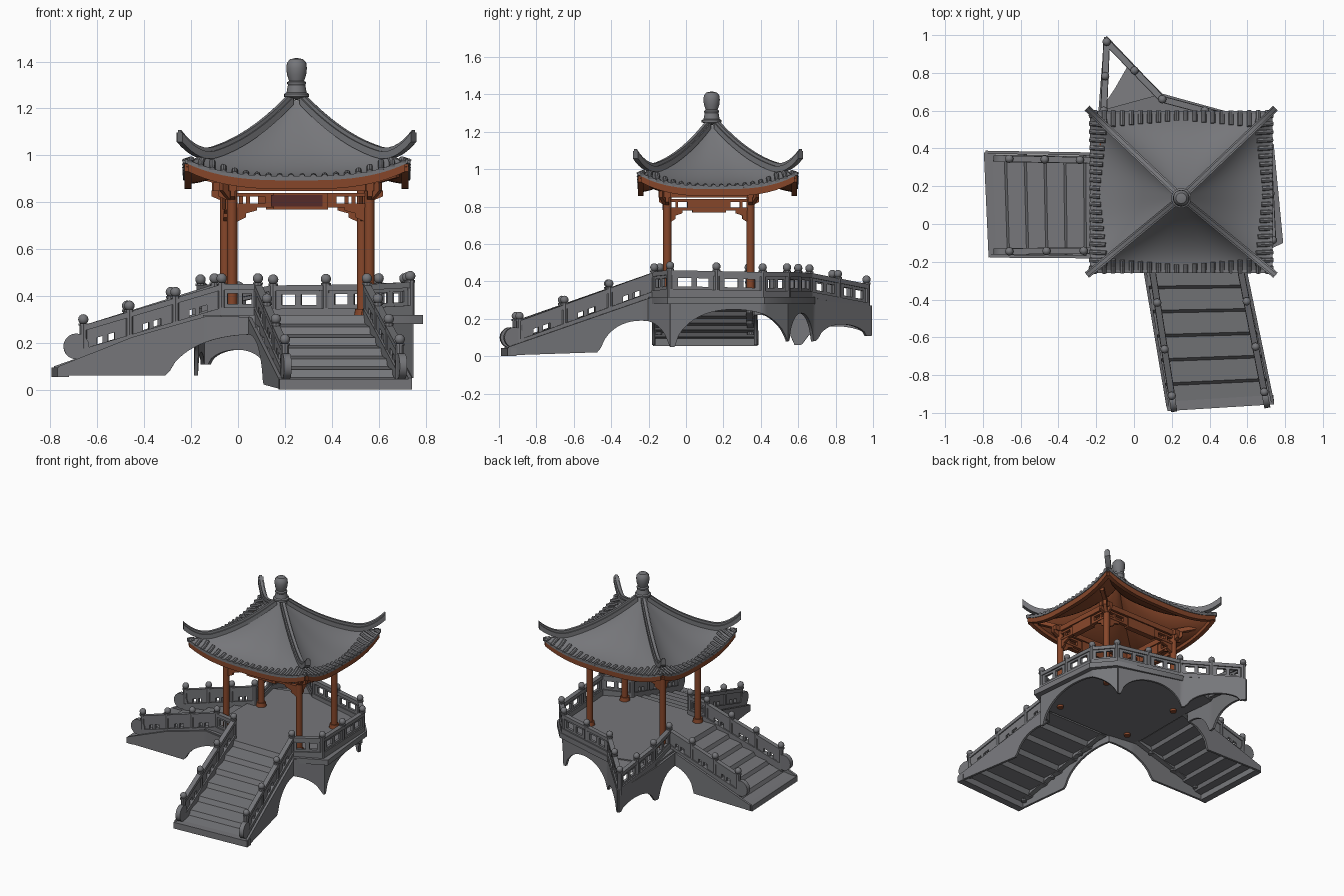
import bpy, bmesh, math
from mathutils import Vector, Matrix

if "Cube" in bpy.data.objects:
    bpy.data.objects.remove(bpy.data.objects["Cube"])


def mat(name, c):
    m = bpy.data.materials.new(name)
    m.diffuse_color = (*c, 1)
    m.use_nodes = True
    m.node_tree.nodes["Principled BSDF"].inputs["Base Color"].default_value = m.diffuse_color
    return m


GREY = mat("stone grey", (0.18, 0.182, 0.194))
WOOD = mat("red brown wood", (0.24, 0.062, 0.023))
DARK = mat("dark maroon", (0.09, 0.024, 0.022))


def finish(bm, name, material):
    bmesh.ops.remove_doubles(bm, verts=bm.verts, dist=1e-5)
    bmesh.ops.recalc_face_normals(bm, faces=bm.faces)
    me = bpy.data.meshes.new(name)
    bm.to_mesh(me)
    bm.free()
    me.materials.append(material)
    ob = bpy.data.objects.new(name, me)
    bpy.context.collection.objects.link(ob)
    return ob


def lerp(a, b, t):
    return tuple(p + (q - p) * t for p, q in zip(a, b))


def wall(bm, pts, th):
    """Mitred upright band along (x, y, bottom, top) points."""
    rows = []
    for i, p in enumerate(pts):
        a, b = pts[max(i - 1, 0)], pts[min(i + 1, len(pts) - 1)]
        d = Vector((b[0] - a[0], b[1] - a[1]))
        d.normalize()
        n = Vector((-d.y, d.x)) * th / 2
        rows.append([bm.verts.new((p[0] + s * n.x, p[1] + s * n.y, z))
                     for s, z in ((1, p[2]), (-1, p[2]), (-1, p[3]), (1, p[3]))])
    for r, q in zip(rows, rows[1:]):
        for k in range(4):
            bm.faces.new((r[k], r[(k + 1) % 4], q[(k + 1) % 4], q[k]))
    bm.faces.new(rows[0])
    bm.faces.new(rows[-1][::-1])


def tube(bm, p, q, r, r2=None, seg=10):
    p, q = Vector(p), Vector(q)
    rot = (q - p).to_track_quat('Z', 'Y').to_matrix().to_4x4()
    bmesh.ops.create_cone(bm, cap_ends=True, segments=seg, radius1=r, radius2=r2 or r,
                          depth=(q - p).length, matrix=Matrix.Translation((p + q) / 2) @ rot)


def prism(bm, outline, z0, z1):
    lo = [bm.verts.new((x, y, z0)) for x, y in outline]
    hi = [bm.verts.new((x, y, z1)) for x, y in outline]
    bm.faces.new(lo[::-1])
    bm.faces.new(hi)
    for i in range(len(lo)):
        j = (i + 1) % len(lo)
        bm.faces.new((lo[i], lo[j], hi[j], hi[i]))


# ---- deck
DECK = [(-.15, -.17), (.05, -.2), (.58, -.2), (.79, -.1), (.74, .42),
        (.62, .56), (.15, .69), (-.18, .6), (-.15, .36)]
bm = bmesh.new()
prism(bm, DECK, .28, .318)
finish(bm, "deck", GREY)
bm = bmesh.new()
f = [bm.verts.new(p) for p in ((-.18, .6, .31), (.15, .69, .31), (-.02, .86, .28), (-.1, .72, .29))]
bm.faces.new(f)
finish(bm, "wing_floor", GREY)

# ---- arched skirts below deck and stairs
bm = bmesh.new()


def skirt(pts, arches):
    out, u = [], 0
    for a, b in zip(pts, pts[1:]):
        L = math.dist(a[:2], b[:2])
        n = max(2, round(L / .02))
        for i in range(n + (b is pts[-1])):
            x, y, lo, hi = lerp(a, b, i / n)
            s = u + L * i / n
            for u0, u1, peak in arches:
                if u0 < s < u1:
                    w = abs(2 * (s - u0) / (u1 - u0) - 1)
                    lo += (peak - lo) * (1 - w ** 2.2) ** .6
            out.append((x, y, lo, hi))
        u += L
    wall(bm, out, .016)


skirt([(-.765, -.17, .06, .1), (-.45, -.172, .06, .225), (-.13, -.175, .06, .315), (.05, -.2, .04, .31),
       (.18, -.97, .005, .05)], [(.47, 1.2, .235)])
skirt([(.735, -.95, .005, .05), (.58, -.2, .03, .31), (.74, -.08, .05, .3)], [(.5, .955, .19)])
skirt([(.74, -.08, .05, .3), (.7, .41, .07, .3), (.595, .54, .08, .3)], [(.02, .65, .25)])
skirt([(.595, .54, .08, .3), (.15, .675, .08, .3), (-.15, .99, .11, .27)], [(.02, .46, .23), (.5, .86, .17)])
skirt([(-.15, .99, .11, .27), (-.18, .6, .06, .3), (-.17, .37, .06, .315), (-.785, .38, .06, .1)],
      [(.02, .36, .16), (.42, .78, .22)])
finish(bm, "arched_skirts", GREY)

# ---- stairs
bm = bmesh.new()


def steps(tl, tr, bl, br, zt, zb, n):
    prof = [(0, zt)]
    for i in range(n):
        z = zt + (zb - zt) * (i + 1) / n
        prof += [((i + .12) / n, z + .008), ((i + 1) / n, z - .004)]
    rows = [[bm.verts.new((*lerp(a, b, t), z)) for a, b in ((tl, bl), (tr, br))] for t, z in prof]
    for r, q in zip(rows, rows[1:]):
        bm.faces.new((r[0], r[1], q[1], q[0]))


steps((.05, -.2), (.58, -.2), (.18, -.97), (.735, -.94), .318, .045, 6)
steps((-.15, .36), (-.15, -.17), (-.78, .37), (-.76, -.17), .318, .095, 6)
wall(bm, [(.175, -.965, 0, .045), (.74, -.93, 0, .045)], .05)
wall(bm, [(-.77, .38, .055, .095), (-.745, -.175, .055, .095)], .05)
finish(bm, "stairs", GREY)

# ---- balustrades: posts, panels and drum ends
bm = bmesh.new()


def post(x, y, z):
    tube(bm, (x, y, z - .03), (x, y, z + .135), .018)
    tube(bm, (x, y, z + .128), (x, y, z + .138), .022)
    bmesh.ops.create_uvsphere(bm, u_segments=12, v_segments=8, radius=.022,
                              matrix=Matrix.Translation((x, y, z + .155)))


def band(a, b, t0, t1, z0, z1, th):
    p, q = lerp(a, b, t0), lerp(a, b, t1)
    wall(bm, [(p[0], p[1], p[2] + z0, p[2] + z1), (q[0], q[1], q[2] + z0, q[2] + z1)], th)


def rail(keys):
    for a, b in zip(keys, keys[1:]):
        L = math.dist(a[:2], b[:2])
        n = max(1, round(L / .22))
        sloped = abs(a[2] - b[2]) > .1
        for i in range(n):
            p, q = lerp(a, b, i / n), lerp(a, b, (i + 1) / n)
            post(*p)
            band(p, q, 0, 1, -.02, .03, .036)
            band(p, q, 0, 1, .105, .13, .032)
            if sloped:      # carved stair panels with low slots
                band(p, q, 0, 1, .06, .107, .018)
                for t0, t1 in ((0, .3), (.42, .52), (.68, 1)):
                    band(p, q, t0, t1, .025, .065, .018)
            else:           # open deck panels
                band(p, q, 0, 1, .09, .107, .016)
                band(p, q, 0, 1, .028, .045, .018)
                for t in (.05, .46, .83):
                    band(p, q, t, t + .12, .035, .095, .018)
    post(*keys[-1])
    for e, o in ((keys[0], keys[1]), (keys[-1], keys[-2])):
        d = (Vector(e[:2]) - Vector(o[:2])).normalized()
        c = Vector((e[0] + d.x * .03, e[1] + d.y * .03, e[2] + .04))
        n = Vector((-d.y, d.x, 0)) * .016
        tube(bm, c - n, c + n, .055, seg=20)


rail([(-.66, -.145, .145), (-.07, -.14, .32), (.085, -.17, .32), (.2, -.91, .06)])
rail([(.69, -.89, .06), (.55, -.17, .32), (.735, -.085, .33), (.71, .41, .32), (.6, .54, .32),
      (.15, .66, .315), (-.145, .965, .255), (-.16, .6, .315), (-.1, .335, .32), (-.66, .345, .145)])
finish(bm, "balustrades", GREY)

# ---- wooden columns, tie beams and brackets
POSTS = [(-.025, -.1), (.56, -.1), (.53, .345), (-.055, .345)]
bm = bmesh.new()
for x, y in POSTS:
    tube(bm, (x, y, .265), (x, y, .9), .022, seg=16)
    tube(bm, (x, y, .31), (x, y, .345), .036, .03, seg=16)
    d = Vector((x - .25, y - .125)).normalized()
    tip = (x + d.x * .15, y + d.y * .15)
    wall(bm, [(x, y, .87, .9), (*tip, .905, .935)], .026)                          # hip beam
    wall(bm, [(x, y, .79, .88), (x + d.x * .06, y + d.y * .06, .85, .89)], .022)  # outer bracket
finish(bm, "columns", WOOD)
bm = bmesh.new()


def piece(a, b, t0, t1, zs0, zs1, th):
    wall(bm, [(*lerp(a, b, t0), *zs0), (*lerp(a, b, t1), *zs1)], th)


for i in range(4):
    a, b = POSTS[i], POSTS[(i + 1) % 4]
    piece(a, b, -.09, 1.09, (.848, .885), (.848, .885), .034)
    piece(a, b, .3, .7, (.768, .84), (.768, .84), .04)
    for s, e in ((a, b), (b, a)):
        piece(s, e, 0, .3, (.825, .84), (.825, .84), .024)
        piece(s, e, 0, .3, (.778, .794), (.778, .794), .024)
        piece(s, e, .1, .13, (.79, .83), (.79, .83), .02)
        piece(s, e, .24, .3, (.79, .83), (.79, .83), .024)
        piece(s, e, .03, .1, (.715, .78), (.735, .78), .018)
        piece(s, e, .1, .18, (.752, .78), (.765, .78), .018)
        piece(s, e, 0, -.1, (.8, .85), (.825, .85), .02)
finish(bm, "tie_beams", WOOD)
bm = bmesh.new()
wall(bm, [(.14, -.122, .782, .83), (.36, -.122, .782, .83)], .006)
finish(bm, "plaque", DARK)


# ---- roof surface: four concave slopes with lifted corners
def roof(k, t, m, dz=0.0):
    u, v = m * t, -m
    for _ in range(k):
        u, v = -v, u
    e = .905 + .075 * abs(t) ** 3
    return (.25 + .48 * u, .14 + .03 * m + .425 * v, e + (1.255 - e) * abs(1 - m) ** 1.95 + dz)


def shell(name, material, m0, m1, dz):
    bm = bmesh.new()
    N, M = 20, 16
    for k in range(4):
        g = [[bm.verts.new(roof(k, 2 * i / N - 1, m0 + (m1 - m0) * j / M, dz)) for i in range(N + 1)]
             for j in range(M + 1)]
        for j in range(M):
            for i in range(N):
                bm.faces.new((g[j][i], g[j][i + 1], g[j + 1][i + 1], g[j + 1][i]))
    finish(bm, name, material)


shell("roof_slopes", GREY, .03, 1, 0)
shell("roof_underside", WOOD, .05, .98, -.028)


def eave(name, material, m, z0, z1, th):
    bm = bmesh.new()
    for k in range(4):
        ps = [roof(k, i / 12 - 1, m) for i in range(25)]
        wall(bm, [(p[0], p[1], p[2] + z0, p[2] + z1) for p in ps], th)
    finish(bm, name, material)


eave("eave_edge", GREY, .99, -.012, .006, .016)
eave("eave_fascia", WOOD, .965, -.05, -.01, .03)

# round tile ends along the eaves, longer toward the corners
bm = bmesh.new()
for k in range(4):
    for i in range(20):
        w = (i + .5) / 10 - 1
        inner = max(.9 - .1 * abs(w), abs(w) * .98)
        path = [roof(k, max(-1, min(1, w / m)), m, .002) for m in (inner, (inner + 1.01) / 2, 1.01)]
        for p, q in zip(path, path[1:]):
            tube(bm, p, q, .013, seg=8)
finish(bm, "tile_ends", GREY)

# hip ridges with upswept tips
bm = bmesh.new()
for k in range(4):
    for th, h in ((.036, .02), (.02, .038)):
        path = []
        for i in range(25):
            m = .05 + .99 * i / 24
            x, y, z = roof(k, 1, m)
            lift = .105 * max(0, (m - .72) / .32) ** 2
            h2 = h * (1 - .4 * max(0, m - .72) / .32)
            path.append((x, y, z - .012 + lift * .85, z + h2 + lift))
        wall(bm, path, th)
finish(bm, "hip_ridges", GREY)

# ---- finial, turned from a profile
bm = bmesh.new()
PROF = [(0, 1.235), (.053, 1.25), (.053, 1.262), (.043, 1.268), (.037, 1.3), (.04, 1.305), (.04, 1.312),
        (.032, 1.318), (.041, 1.345), (.044, 1.372), (.041, 1.395), (.028, 1.41), (0, 1.416)]
vs = [bm.verts.new((.25 + r, .137, z)) for r, z in PROF]
es = [bm.edges.new(p) for p in zip(vs, vs[1:])]
bmesh.ops.spin(bm, geom=vs + es, cent=(.25, .137, 0), axis=(0, 0, 1), angle=2 * math.pi, steps=24)
finish(bm, "finial", GREY)

for ob in bpy.context.collection.objects:
    ob.select_set(True)
    bpy.context.view_layer.objects.active = ob
bpy.ops.object.shade_smooth_by_angle(angle=math.radians(35))
